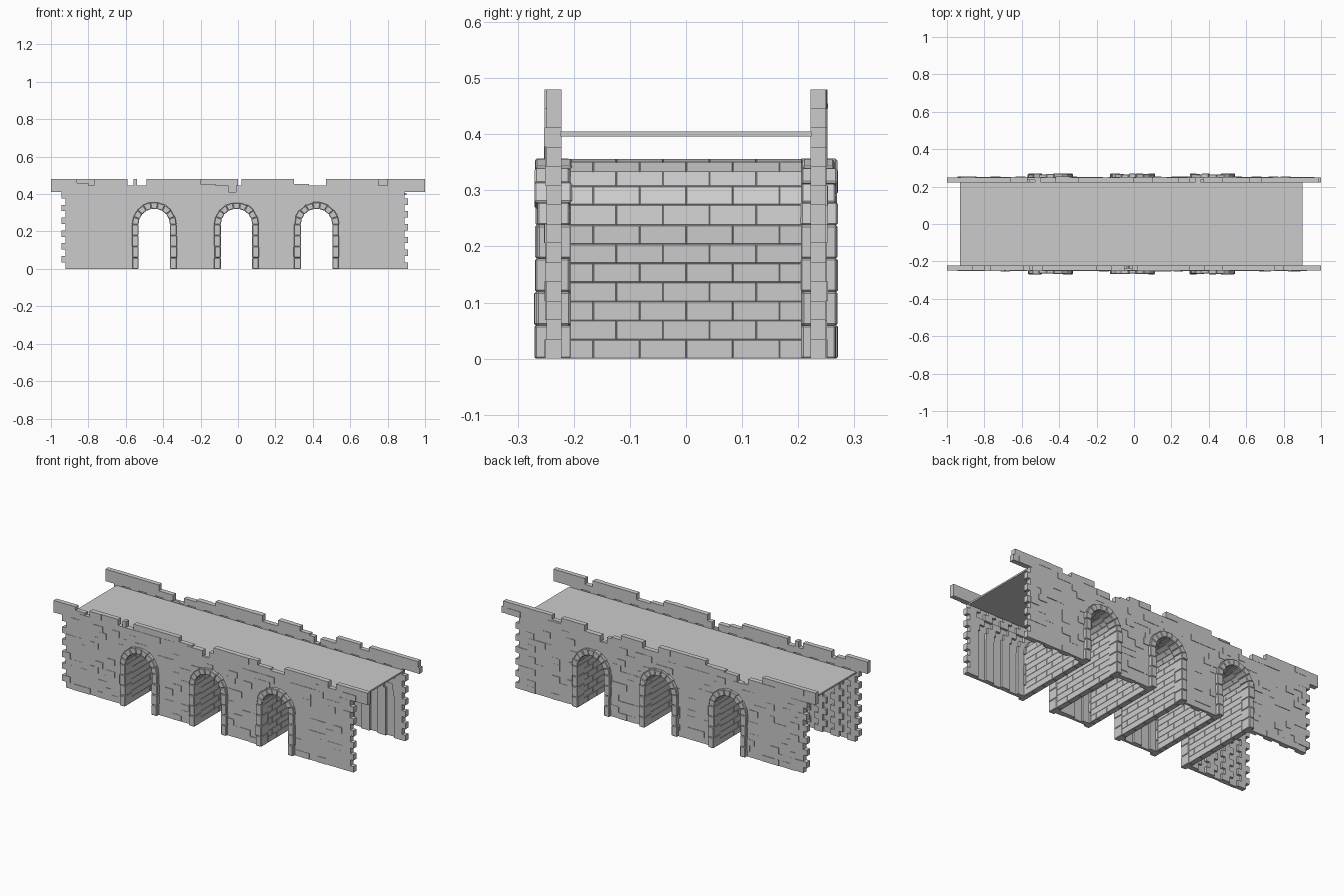
import bpy, bmesh, math, random

if "Cube" in bpy.data.objects:
    bpy.data.objects.remove(bpy.data.objects["Cube"])

random.seed(7)
H = 0.48 / 14                      # height of one brick course
ARCHES = (-0.448, -0.008, 0.42)    # arch centres
SPRING, R_IN, R_OUT = 0.238, 0.084, 0.118
Y_IN, Y_OUT = 0.222, 0.249         # wall faces


def finish(bm, name, bevel=0):
    bmesh.ops.recalc_face_normals(bm, faces=bm.faces)
    me = bpy.data.meshes.new(name)
    bm.to_mesh(me)
    bm.free()
    ob = bpy.data.objects.new(name, me)
    bpy.context.collection.objects.link(ob)
    if bevel:
        m = ob.modifiers.new("worn_edges", 'BEVEL')
        m.width, m.segments = bevel, 1
    return ob


def prism(bm, quad, y0, y1):
    """Block with an x-z outline, running from y0 to y1."""
    a = [bm.verts.new((x, y0, z)) for x, z in quad]
    b = [bm.verts.new((x, y1, z)) for x, z in quad]
    bm.faces.new(a)
    bm.faces.new(b[::-1])
    for i in range(4):
        j = (i + 1) % 4
        bm.faces.new((a[i], b[i], b[j], a[j]))


def box(bm, x0, x1, y0, y1, z0, z1):
    prism(bm, [(x0, z0), (x1, z0), (x1, z1), (x0, z1)], y0, y1)


def course(bm, side, x0, x1, z0, z1, length, lattice):
    """One run of bricks; every other brick is shallow on the inner face."""
    x, k = x0, 0
    while x < x1 - 0.001:
        nx = x + length
        if x1 - nx < length * 0.4:
            nx = x1
        out = Y_OUT + (random.uniform(0.001, 0.004) if random.random() < 0.3 else 0)
        inner = Y_IN + (0.013 if lattice and k % 2 and nx < x1 else 0)
        box(bm, x, nx, side * inner, side * out, z0, z1)
        x, k = nx, k + 1


def wall(name, side, top_runs, gaps):
    bm = bmesh.new()
    # main courses with toothed ends and arch openings
    for r in range(12):
        z = r * H
        odd = r % 2
        start, end = (-0.945, 0.89) if odd else (-0.922, 0.91)
        rad = R_OUT - 0.013
        dz = max(0, z + H * 0.4 - SPRING)
        cuts = [start]
        if dz < rad:
            w = math.sqrt(rad * rad - dz * dz)
            for c in ARCHES:
                cuts += [c - w, c + w]
        cuts.append(end)
        for a, b in zip(cuts[::2], cuts[1::2]):
            course(bm, side, a, b, z, z + H, 0.052, True)
    # lower parapet course, overhanging both ends
    cuts = [-1] + [v for g in gaps for v in g] + [1]
    for a, b in zip(cuts[::2], cuts[1::2]):
        course(bm, side, a, b, 12 * H, 13 * H, 0.085, False)
    # broken top course
    for a, b, z in top_runs:
        course(bm, side, a, b, 13 * H, z, 0.075, False)
    return finish(bm, name)


wall("front_wall", -1,
     [(-1, -0.86, .48), (-0.86, -0.8, .46), (-0.77, -0.59, .48), (-0.56, -0.54, .48),
      (-0.49, -0.2, .48), (-0.2, -0.12, .455), (0.02, 0.3, .48), (0.3, 0.38, .455),
      (0.47, 0.75, .48), (0.8, 1, .48)],
     [(-0.05, -0.01)])
wall("back_wall", 1,
     [(-1, -0.66, .48), (-0.42, -0.3, .455), (-0.3, 0, .48), (0.1, 0.24, .48),
      (0.24, 0.3, .455), (0.47, 0.62, .48), (0.62, 0.68, .455), (0.68, 0.99, .48)],
     [(-0.57, -0.5), (0.33, 0.37)])


def stations(c, r0, r1, jambs, arcs):
    """Joint lines (inner point, outer point) up one side, over and down."""
    hs = [SPRING * i / jambs for i in range(jambs)]
    left = [((c - r0, h), (c - r1, h)) for h in hs]
    arc = []
    for i in range(arcs + 1):
        t = math.pi * (1 - i / arcs)
        arc.append(tuple((c + r * math.cos(t), SPRING + r * math.sin(t)) for r in (r0, r1)))
    right = [((c + r0, h), (c + r1, h)) for h in hs[::-1]]
    return left + arc + right


for n, c in enumerate(ARCHES, 1):
    # projecting arch surrounds on both faces
    for side, label in ((-1, "front"), (1, "back")):
        bm = bmesh.new()
        st = stations(c, R_IN, R_OUT, 4, 9)
        for (a, b), (d, e) in zip(st, st[1:]):
            k = random.uniform(-0.05, 0.12)          # uneven outer edge
            grow = lambda i, o: (o[0] + (o[0] - i[0]) * k, o[1] + (o[1] - i[1]) * k)
            prism(bm, [a, grow(a, b), grow(d, e), d], side * random.uniform(0.203, 0.208),
                  side * random.uniform(0.264, 0.271))
        finish(bm, f"{label}_arch_surround_{n}", 0.003)
    # brick passage lining in running bond
    bm = bmesh.new()
    st = stations(c, R_IN + 0.002, R_OUT, 7, 10)
    for i, ((a, b), (d, e)) in enumerate(zip(st, st[1:])):
        ys = [-0.207] + [-0.207 + 0.083 * (j + 0.5 * (i % 2)) for j in range(1 - i % 2, 6)] + [0.207]
        ys = sorted({round(y, 4) for y in ys if -0.207 <= y <= 0.207})
        for y0, y1 in zip(ys, ys[1:]):
            prism(bm, [a, b, e, d], y0, y1)
    finish(bm, f"passage_lining_{n}", 0.0012)

# flat walkway between the walls
bm = bmesh.new()
box(bm, -0.93, 0.9, -0.224, 0.224, 0.396, 0.405)
finish(bm, "walkway_deck")
